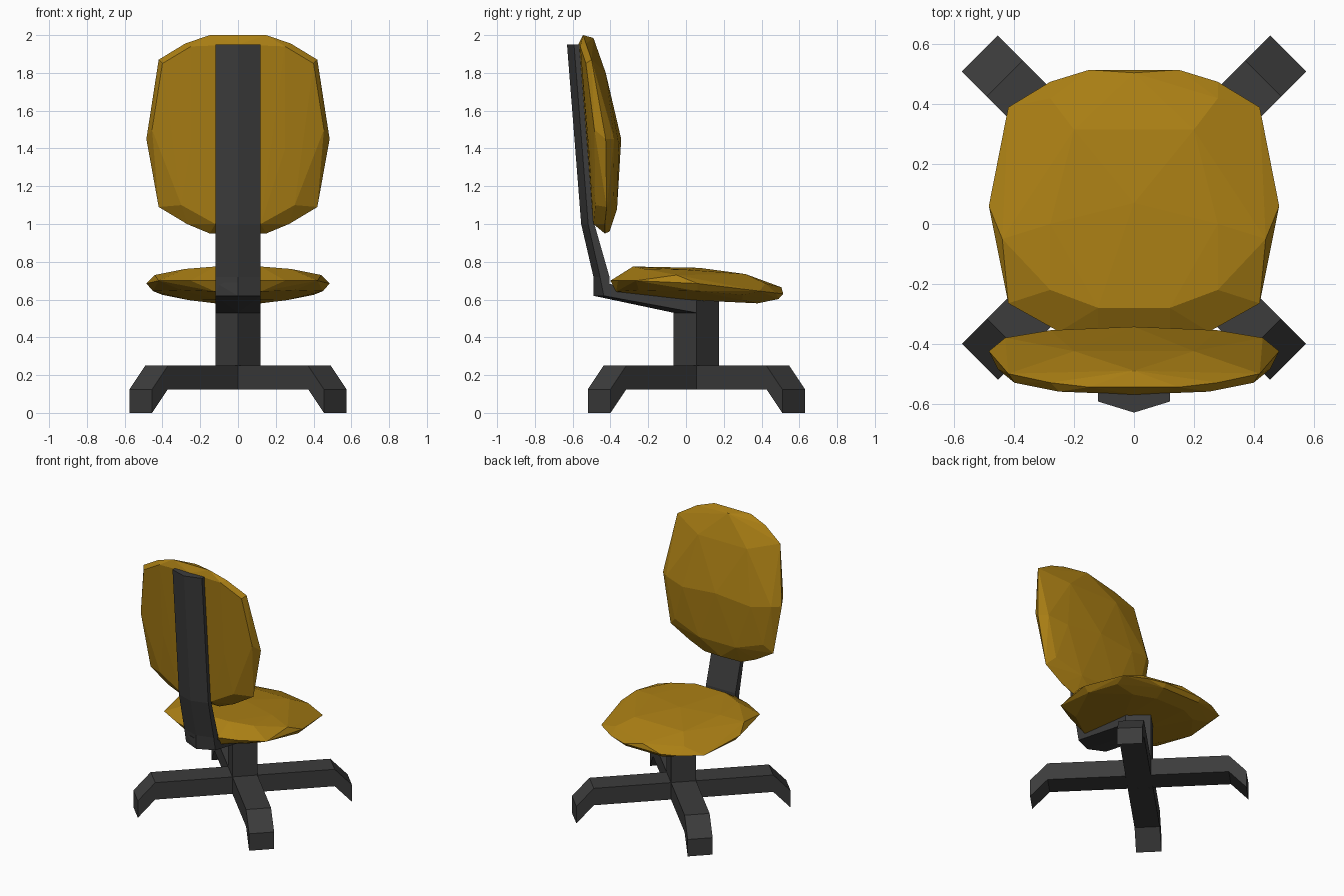
import bpy, bmesh, math
from mathutils import Vector, Matrix

if "Cube" in bpy.data.objects:
    bpy.data.objects.remove(bpy.data.objects["Cube"])


def material(name, rgb):
    m = bpy.data.materials.new(name)
    m.diffuse_color = (*rgb, 1)
    m.use_nodes = True
    m.node_tree.nodes["Principled BSDF"].inputs["Base Color"].default_value = m.diffuse_color
    return m


GOLD = material("mustard_fabric", (0.40, 0.21, 0.007))
GREY = material("dark_grey_frame", (0.045, 0.045, 0.045))


def finish(bm, name, mat):
    bmesh.ops.recalc_face_normals(bm, faces=bm.faces)
    me = bpy.data.meshes.new(name)
    bm.to_mesh(me)
    bm.free()
    me.materials.append(mat)
    ob = bpy.data.objects.new(name, me)
    bpy.context.collection.objects.link(ob)
    return ob


def hull(name, half, mat):
    """Faceted solid around points that are mirrored across x."""
    pts = {(s * x, y, z) for x, y, z in half for s in (1, -1)}
    bm = bmesh.new()
    for p in sorted(pts):
        bm.verts.new(p)
    res = bmesh.ops.convex_hull(bm, input=bm.verts)
    loose = [v for v in bm.verts if not v.link_faces]
    bmesh.ops.delete(bm, geom=loose, context='VERTS')
    bmesh.ops.dissolve_limit(bm, angle_limit=math.radians(1),
                             verts=bm.verts, edges=bm.edges)
    return finish(bm, name, mat)


def loft(name, rings, mat):
    """Skin closed rings of equal length and cap both ends."""
    bm = bmesh.new()
    vs = [[bm.verts.new(p) for p in r] for r in rings]
    n = len(vs[0])
    for a, b in zip(vs, vs[1:]):
        for i in range(n):
            j = (i + 1) % n
            bm.faces.new((a[i], a[j], b[j], b[i]))
    bm.faces.new(vs[0])
    bm.faces.new(vs[-1])
    return finish(bm, name, mat)


CY = 0.055      # y of the column axis
H = 0.085       # half width of the square tube
D = 0.12        # half diagonal of the tube

# Column: square tube standing on its diagonal
diamond = [(D, CY), (0, CY + D), (-D, CY), (0, CY - D)]
loft("column", [[(x, y, z) for x, y in diamond] for z in (0.125, 0.61)], GREY)

# Four diagonal legs with wedge feet
profile = [(H, 0.25), (0.61, 0.25), (0.728, 0.125), (0.728, 0.0),
           (0.61, 0.125), (H, 0.125)]
for k in range(4):
    turn = Matrix.Translation((0, CY, 0)) @ Matrix.Rotation(
        math.radians(45 + 90 * k), 4, 'Z')
    loft(f"leg_{k + 1}", [[turn @ Vector((r, w, z)) for r, z in profile]
                          for w in (-H, H)], GREY)

# Bar under the seat, with a V-shaped back
hull("seat_bar", [(0, CY - D, 0.53), (D, CY, 0.53), (D, CY, 0.60),
                  (0, -0.49, 0.62), (D, -0.435, 0.62),
                  (0, -0.49, 0.69), (D, -0.445, 0.69)], GREY)

# Upright strap: height, ridge y, side y, inner y
sections = [(0.62, -0.49, -0.435, -0.405), (0.72, -0.49, -0.455, -0.405),
            (1.0, -0.555, -0.518, -0.485), (1.95, -0.63, -0.593, -0.565)]
loft("back_upright", [[(0, r, z), (D, s, z), (D, i, z), (-D, i, z), (-D, s, z)]
                      for z, r, s, i in sections], GREY)

# Seat cushion: rim, top, underside
hull("seat", [
    (0.15, 0.515, 0.63), (0.28, 0.475, 0.635), (0.42, 0.39, 0.645),
    (0.485, 0.06, 0.685), (0.42, -0.265, 0.70), (0.25, -0.36, 0.70),
    (0.12, -0.40, 0.70),
    (0, 0.505, 0.665), (0.28, 0.42, 0.685), (0.2, 0.315, 0.735),
    (0, 0.07, 0.768), (0.28, 0.0, 0.758), (0.44, -0.05, 0.73),
    (0.12, -0.28, 0.775), (0.28, -0.22, 0.762),
    (0.15, 0.49, 0.603), (0.12, 0.38, 0.58), (0.26, 0.3, 0.597),
    (0.40, 0.3, 0.625), (0.45, 0.06, 0.645), (0.1, 0, 0.598),
    (0.30, -0.25, 0.65), (0.12, -0.37, 0.642)], GOLD)

# Backrest cushion: rim, sitting side, rear side
hull("backrest", [
    (0.15, -0.545, 2.0), (0.28, -0.53, 1.955), (0.42, -0.50, 1.87),
    (0.485, -0.425, 1.45), (0.42, -0.42, 1.09), (0.27, -0.43, 1.0),
    (0.15, -0.43, 0.95),
    (0, -0.49, 1.985), (0.2, -0.425, 1.8), (0, -0.343, 1.45),
    (0.28, -0.355, 1.42), (0.43, -0.38, 1.45), (0.15, -0.365, 1.08),
    (0.36, -0.385, 1.15), (0, -0.405, 0.96),
    (0.25, -0.56, 1.94), (0, -0.57, 1.95), (0.40, -0.53, 1.85),
    (0.455, -0.485, 1.5), (0.25, -0.515, 1.4), (0.3, -0.48, 1.1),
    (0.12, -0.49, 1.0)], GOLD)
